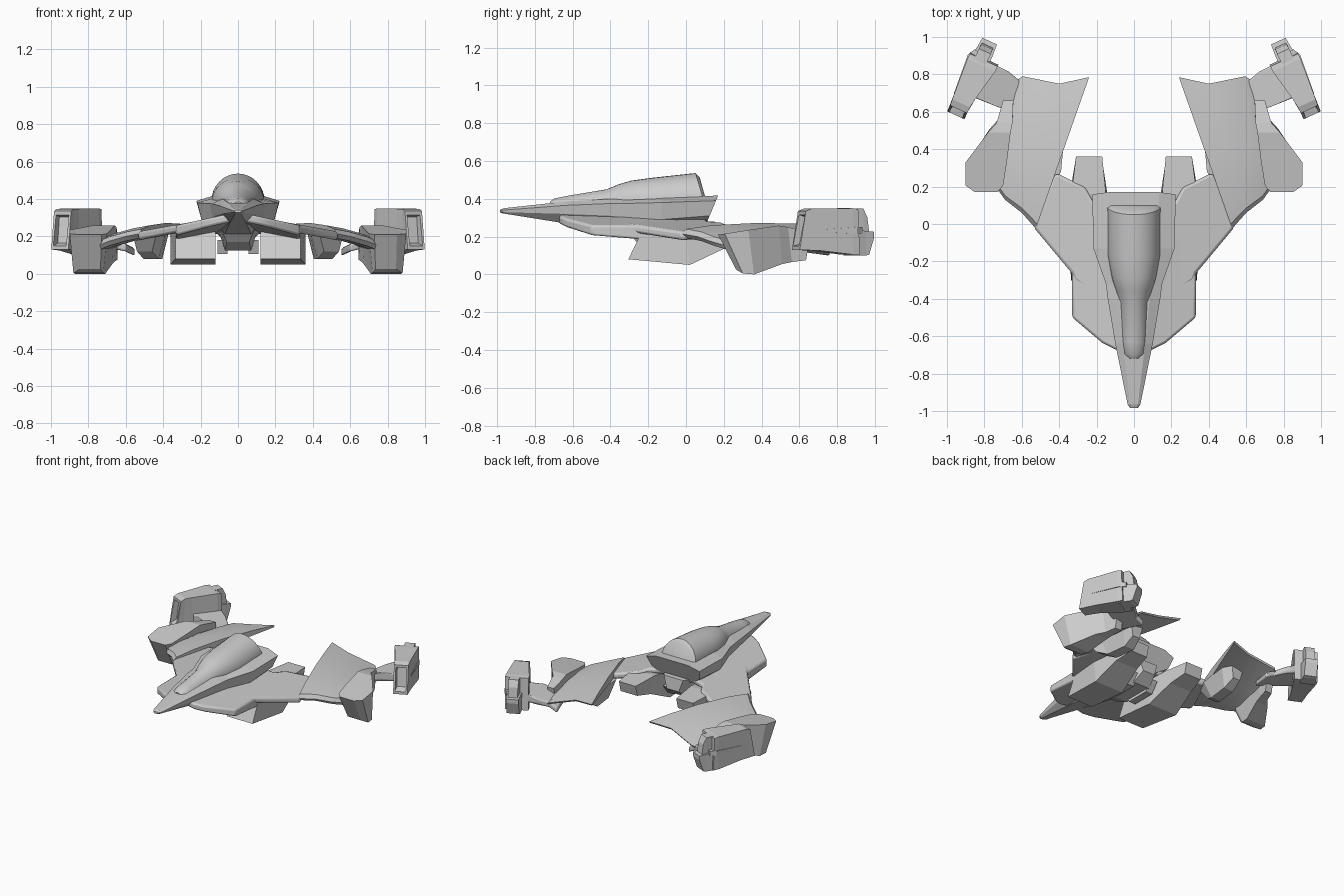
import bpy, bmesh, math
from mathutils import Vector


def loft(name, rings, mirror=False, bevel=0.0, smooth=None):
    """Skin a row of equal-length point rings and cap both ends."""
    bm = bmesh.new()
    vr = [[bm.verts.new(p) for p in r] for r in rings]
    n = len(vr[0])
    for a, b in zip(vr, vr[1:]):
        for i in range(n):
            j = (i + 1) % n
            bm.faces.new((a[i], a[j], b[j], b[i]))
    bm.faces.new(vr[0])
    bm.faces.new(vr[-1][::-1])
    bmesh.ops.recalc_face_normals(bm, faces=bm.faces[:])
    me = bpy.data.meshes.new(name)
    bm.to_mesh(me)
    bm.free()
    ob = bpy.data.objects.new(name, me)
    bpy.context.collection.objects.link(ob)
    if bevel:
        m = ob.modifiers.new("bevel", 'BEVEL')
        m.width, m.segments, m.limit_method = bevel, 2, 'ANGLE'
    if mirror:
        ob.modifiers.new("mirror", 'MIRROR').use_mirror_merge = False
    if smooth:
        bpy.ops.object.select_all(action='DESELECT')
        bpy.context.view_layer.objects.active = ob
        ob.select_set(True)
        bpy.ops.object.shade_smooth_by_angle(angle=math.radians(smooth))
    return ob


def quad(x0, x1, zb, zt, yb, yt, inset=0.0):
    """Box section whose bottom and top edges may sit at different y."""
    return [(x0 + inset, yb, zb), (x1 - inset, yb, zb), (x1, yt, zt), (x0, yt, zt)]


def plate(name, outline, ztop, zbot, bevel):
    """Mirrored slab over a plan outline; heights are functions of x and y."""
    return loft(name, [[(x, y, f(x, y)) for x, y in outline] for f in (zbot, ztop)],
                True, bevel, 35)


# fuselage: octagonal hull with slanted tail
hull = []
for y, w, zt, zm, zl, zb, slant in [
        (-0.985, 0.02, 0.342, 0.338, 0.332, 0.328, 0),
        (-0.965, 0.034, 0.350, 0.340, 0.329, 0.322, 0),
        (-0.64, 0.10, 0.385, 0.365, 0.32, 0.27, 0),
        (-0.40, 0.14, 0.40, 0.375, 0.31, 0.23, 0),
        (-0.32, 0.15, 0.40, 0.375, 0.30, 0.215, 0),
        (-0.13, 0.217, 0.405, 0.38, 0.29, 0.20, 0),
        (0.17, 0.223, 0.417, 0.39, 0.31, 0.25, 0.07)]:
    half = [(0.6 * w, zt), (w, zm), (0.9 * w, zl), (0.45 * w, zb)]
    sec = half + [(-x, z) for x, z in reversed(half)]
    hull.append([(x, y - slant * (zt - z) / (zt - zb), z) for x, z in sec])
loft("fuselage", hull)

# canopy: half-round sections, the last one raked to close the back
can = []
for y, w, zt, rake in [(-0.72, 0.035, 0.385, 0), (-0.695, 0.062, 0.402, 0),
                       (-0.63, 0.072, 0.415, 0), (-0.42, 0.082, 0.45, 0),
                       (-0.36, 0.095, 0.475, 0), (-0.29, 0.118, 0.496, 0),
                       (-0.17, 0.14, 0.512, 0), (0.095, 0.143, 0.536, 0.045),
                       (0.108, 0.125, 0.512, 0.035)]:
    zb = 0.345 if y < -0.4 else 0.385
    ring = []
    for i in range(17):
        t = math.pi * i / 16
        ring.append((w * math.cos(t), y - rake * math.sin(t), zb + (zt - zb) * math.sin(t)))
    can.append(ring)
loft("canopy", can, smooth=35)

# forward deck and swept inner wing
plate("front_deck", [(0, -0.67), (0.10, -0.67), (0.17, -0.635), (0.33, -0.50),
                     (0.335, -0.05), (0, -0.05)],
      lambda x, y: 0.332 - 0.22 * x,
      lambda x, y: 0.285 - 0.2 * x - 0.08 * (y + 0.67), 0.012)
plate("inner_wing", [(0.10, -0.45), (0.32, -0.30), (0.335, -0.26), (0.535, -0.02),
                     (0.43, 0.265), (0.40, 0.265), (0.26, 0.195), (0.22, 0.12), (0.10, 0.10)],
      lambda x, y: 0.322 - 0.18 * x,
      lambda x, y: 0.28 - 0.19 * x, 0.015)

# outer wing: cambered sections from root to tip
wing = []
for le, te in [((0.525, -0.025, 0.215), (0.24, 0.785, 0.25)),
               ((0.60, 0.06, 0.20), (0.40, 0.75, 0.228)),
               ((0.69, 0.13, 0.175), (0.595, 0.79, 0.17)),
               ((0.74, 0.20, 0.155), (0.625, 0.77, 0.15))]:
    a, b = Vector(le), Vector(te)
    wing.append([a.lerp(b, f) + Vector((0, 0, dz)) for f, dz in
                 [(0, 0), (0.03, 0.024), (0.2, 0.038), (0.5, 0.04), (0.8, 0.024), (1, 0.006),
                  (0.99, -0.006), (0.8, -0.012), (0.5, -0.02), (0.2, -0.03), (0.03, -0.024)]])
loft("outer_wing", wing, True, 0, 35)

# underslung intakes
loft("intake", [quad(0.12, 0.335, 0.08, 0.225, -0.305, -0.235),
                quad(0.12, 0.36, 0.05, 0.24, 0.02, 0.0),
                quad(0.15, 0.335, 0.14, 0.26, 0.21, 0.16),
                quad(0.17, 0.31, 0.17, 0.25, 0.34, 0.36)], True)

# belly housing with two small skids
loft("belly_housing", [quad(-0.09, 0.09, 0.17, 0.24, -0.26, -0.32, 0.03),
                       quad(-0.11, 0.11, 0.125, 0.25, -0.16, -0.2, 0.04),
                       quad(-0.11, 0.11, 0.125, 0.28, 0.08, 0.10, 0.04),
                       quad(-0.08, 0.08, 0.19, 0.28, 0.16, 0.15, 0.03)])
loft("belly_skid", [quad(0.055, 0.11, 0.105, 0.18, -0.12, -0.15),
                    quad(0.055, 0.11, 0.105, 0.18, 0.06, 0.12)], True)

# underwing pods
loft("underwing_pod", [quad(0.44, 0.56, 0.12, 0.20, 0.24, 0.18, 0.02),
                       quad(0.39, 0.54, 0.08, 0.21, 0.32, 0.28, 0.035),
                       quad(0.37, 0.52, 0.08, 0.22, 0.48, 0.50, 0.035),
                       quad(0.40, 0.50, 0.13, 0.22, 0.56, 0.57, 0.02)], True)

# wingtip weapon pods
loft("wingtip_pod", [quad(0.73, 0.85, 0.025, 0.21, 0.265, 0.17, 0.005),
                     quad(0.70, 0.90, 0.005, 0.215, 0.30, 0.205, 0.02),
                     quad(0.68, 0.90, 0.0, 0.235, 0.36, 0.33, 0.03),
                     quad(0.66, 0.78, 0.055, 0.258, 0.51, 0.49, 0.01),
                     quad(0.65, 0.735, 0.065, 0.25, 0.56, 0.54, 0.01),
                     quad(0.645, 0.70, 0.075, 0.22, 0.635, 0.66)], True)

# struts carrying the engines, tucked under the wing
plate("engine_strut", [(0.55, 0.76), (0.61, 0.765), (0.67, 0.815), (0.73, 0.845), (0.82, 0.84),
                       (0.88, 0.69), (0.84, 0.67), (0.74, 0.63), (0.60, 0.58)],
      lambda x, y: min(0.225, 0.15 + 0.5 * (x - 0.58)),
      lambda x, y: min(0.165, 0.11 + 0.5 * (x - 0.58)), 0.01)


# splayed engines, laid out along a tilted axis
def eng(u, l0, l1, zb, zt, lean=0.0):
    def at(du, l, z):
        return (0.95 - 0.42 * du + 0.91 * l, 0.58 + 0.91 * du + 0.42 * l, z)
    return [at(u, l0, zb), at(u, l1, zb), at(u + lean, l1, zt), at(u + lean, l0, zt)]


loft("engine_body", [eng(0.05, -0.03, 0.038, 0.165, 0.305, 0.02),
                     eng(0.0, -0.034, 0.041, 0.15, 0.315, 0.035),
                     eng(0.0, -0.047, 0.053, 0.13, 0.335, 0.035),
                     eng(0.05, -0.048, 0.056, 0.128, 0.348, 0.02),
                     eng(0.12, -0.055, 0.06, 0.125, 0.348),
                     eng(0.30, -0.09, 0.073, 0.105, 0.35),
                     eng(0.34, -0.09, 0.073, 0.105, 0.345, -0.01)], True)
loft("engine_nozzle", [eng(0.30, -0.045, 0.065, 0.10, 0.235),
                       eng(0.385, -0.042, 0.052, 0.10, 0.23),
                       eng(0.405, -0.04, 0.05, 0.105, 0.228),
                       eng(0.435, -0.038, 0.047, 0.195, 0.225)], True)
loft("engine_vent", [eng(0.30, -0.03, 0.04, 0.22, 0.348),
                     eng(0.375, -0.03, 0.04, 0.22, 0.348),
                     eng(0.41, -0.028, 0.038, 0.22, 0.30, -0.01)], True)
# raised wedge along each engine's outer side
loft("engine_wedge", [eng(0.10, 0.03, 0.061, 0.225, 0.235),
                      eng(0.32, 0.03, 0.08, 0.215, 0.25),
                      eng(0.36, 0.03, 0.06, 0.215, 0.25)], True)
